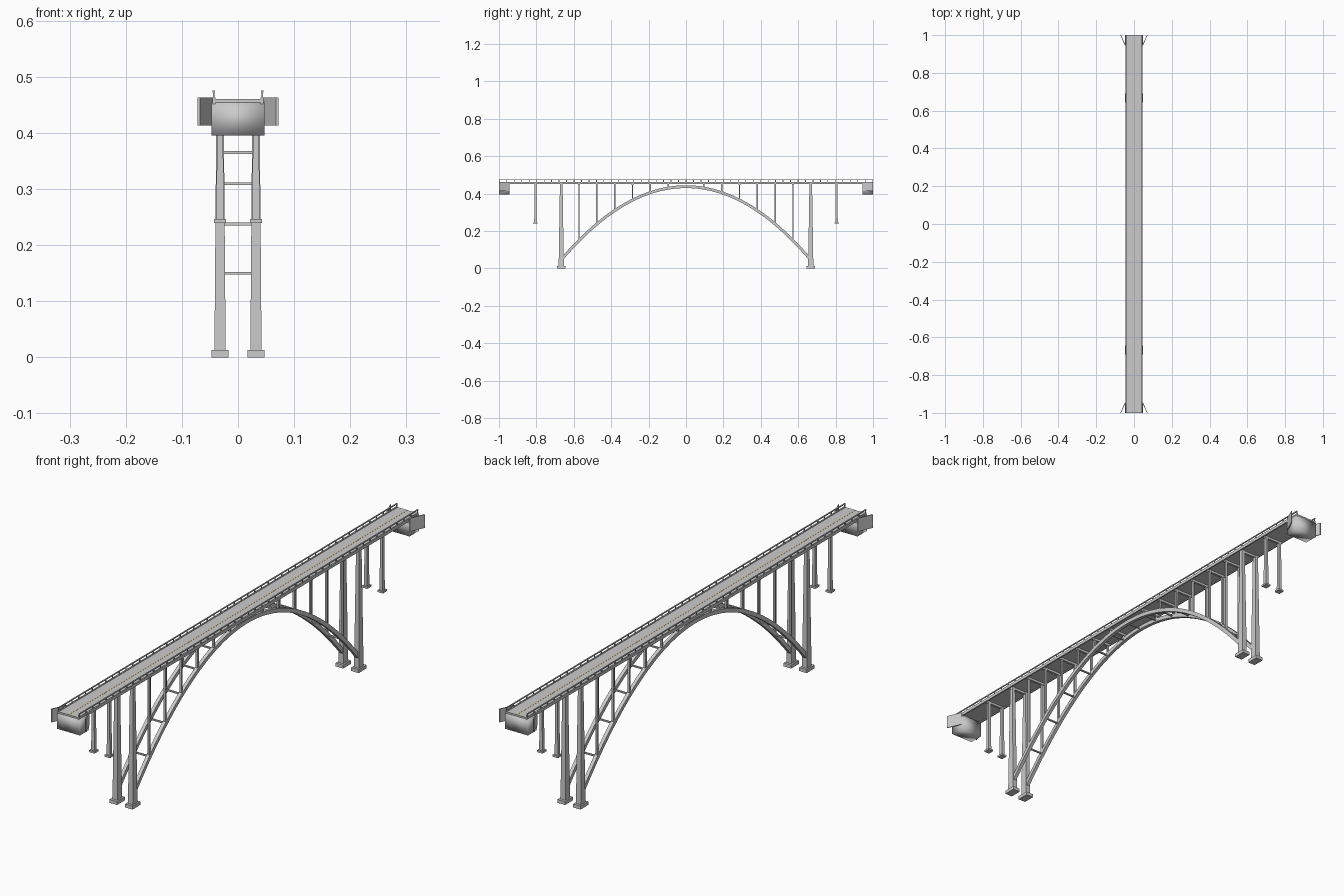
import bpy, bmesh, math
from mathutils import Vector

if "Cube" in bpy.data.objects:
    bpy.data.objects.remove(bpy.data.objects["Cube"])


def make_object(name, bm, smooth=False):
    bmesh.ops.recalc_face_normals(bm, faces=bm.faces)
    me = bpy.data.meshes.new(name)
    bm.to_mesh(me)
    bm.free()
    for p in me.polygons:
        p.use_smooth = smooth
    ob = bpy.data.objects.new(name, me)
    bpy.context.collection.objects.link(ob)
    return ob


def add_frustum(bm, x, y, z0, z1, bottom, top):
    """Box between z0 and z1 with separate bottom and top (x, y) sizes."""
    rings = []
    for z, (sx, sy) in ((z0, bottom), (z1, top)):
        rings.append([bm.verts.new((x + a * sx / 2, y + b * sy / 2, z))
                      for a, b in ((-1, -1), (1, -1), (1, 1), (-1, 1))])
    lo, hi = rings
    bm.faces.new(lo[::-1])
    bm.faces.new(hi)
    for i in range(4):
        j = (i + 1) % 4
        bm.faces.new((lo[i], lo[j], hi[j], hi[i]))


def add_box(bm, x, y, z0, z1, sx, sy):
    add_frustum(bm, x, y, z0, z1, (sx, sy), (sx, sy))


def arch_z(y):
    return 0.437 - 0.879 * y * y


COL_X = 0.032
PIER_Y = 0.667
BENT = PIER_Y / 7
DECK_BOTTOM = 0.454
bent_ys = [s * k * BENT for k in range(1, 7) for s in (-1, 1)]

# Deck slab
bm = bmesh.new()
add_box(bm, 0, 0, DECK_BOTTOM, 0.460, 0.084, 2.0)
make_object("deck_slab", bm)

# Edge beams with kerbs
bm = bmesh.new()
for s in (-1, 1):
    add_box(bm, s * 0.043, 0, 0.451, 0.4625, 0.005, 2.0)
make_object("edge_beams", bm)

# Painted centre line
bm = bmesh.new()
add_box(bm, 0, 0, 0.4595, 0.4604, 0.002, 2.0)
line = make_object("centre_line", bm)
mat = bpy.data.materials.new("line_paint")
mat.diffuse_color = (0.75, 0.42, 0.08, 1)
mat.use_nodes = True
mat.node_tree.nodes["Principled BSDF"].inputs["Base Color"].default_value = mat.diffuse_color
line.data.materials.append(mat)

# Railings: top rail and posts
bm = bmesh.new()
for s in (-1, 1):
    add_box(bm, s * 0.043, 0, 0.4715, 0.475, 0.004, 2.0)
    for i in range(51):
        add_box(bm, s * 0.043, -0.998 + i * 1.996 / 50, 0.462, 0.472, 0.0025, 0.004)
make_object("railings", bm)

# Arch ribs: rectangular section swept along the parabola
for s, side in ((-1, "left"), (1, "right")):
    bm = bmesh.new()
    n, half, w = 48, 0.0075, 0.0065
    rings = []
    for i in range(n + 1):
        y = PIER_Y * (2 * i / n - 1)
        normal = Vector((0, 2 * 0.879 * y, 1)).normalized()
        c = Vector((s * COL_X, y, arch_z(y)))
        rings.append([bm.verts.new(c + Vector((a * w, 0, 0)) + normal * (b * half))
                      for a, b in ((-1, -1), (1, -1), (1, 1), (-1, 1))])
    for r, q in zip(rings, rings[1:]):
        for i in range(4):
            j = (i + 1) % 4
            bm.faces.new((r[i], r[j], q[j], q[i]))
    bm.faces.new(rings[0])
    bm.faces.new(rings[-1])
    rib = make_object(f"arch_rib_{side}", bm)
    bpy.context.view_layer.objects.active = rib
    rib.select_set(True)
    bpy.ops.object.shade_smooth_by_angle(angle=math.radians(30))
    rib.select_set(False)

# Spandrel columns standing on the arch
bm = bmesh.new()
for y in bent_ys:
    for s in (-1, 1):
        add_box(bm, s * COL_X, y, arch_z(y), DECK_BOTTOM, 0.008, 0.007)
make_object("spandrel_columns", bm)

# Cross braces between the ribs
bm = bmesh.new()
for y in bent_ys + [0]:
    z = arch_z(y)
    add_box(bm, 0, y, z - 0.0025, z + 0.0025, 2 * COL_X, 0.006)
make_object("arch_braces", bm)

# Floor beams under the deck at every support
bm = bmesh.new()
for y in bent_ys + [-PIER_Y, PIER_Y, -0.805, 0.805]:
    add_box(bm, 0, y, 0.445, DECK_BOTTOM + 0.001, 0.078, 0.009)
make_object("floor_beams", bm)

# Tall main piers, short approach piers and their footings
shafts, footings, approach, pads = (bmesh.new() for _ in range(4))
for sy in (-1, 1):
    for sx in (-1, 1):
        x = sx * COL_X
        add_frustum(shafts, x, sy * PIER_Y, 0.012, DECK_BOTTOM, (0.020, 0.028), (0.013, 0.014))
        add_box(footings, x, sy * PIER_Y, 0, 0.013, 0.031, 0.046)
        add_frustum(approach, x, sy * 0.805, 0.245, DECK_BOTTOM, (0.013, 0.013), (0.010, 0.010))
        add_box(pads, x, sy * 0.805, 0.239, 0.246, 0.022, 0.024)
make_object("main_piers", shafts)
make_object("main_pier_footings", footings)
make_object("approach_piers", approach)
make_object("approach_pier_footings", pads)

# End abutments
bm = bmesh.new()
for s in (-1, 1):
    add_box(bm, 0, s * 0.9725, 0.395, 0.4555, 0.094, 0.055)
make_object("abutments", bm, smooth=True)

# Splayed wing walls
bm = bmesh.new()
for sy in (-1, 1):
    for sx in (-1, 1):
        plan = ((0.044, 0.945), (0.048, 0.945), (0.072, 1.0), (0.068, 1.0))
        lo = [bm.verts.new((sx * x, sy * y, 0.413)) for x, y in plan]
        hi = [bm.verts.new((sx * x, sy * y, 0.463)) for x, y in plan]
        bm.faces.new(lo)
        bm.faces.new(hi)
        for i in range(4):
            j = (i + 1) % 4
            bm.faces.new((lo[i], lo[j], hi[j], hi[i]))
make_object("wing_walls", bm)
